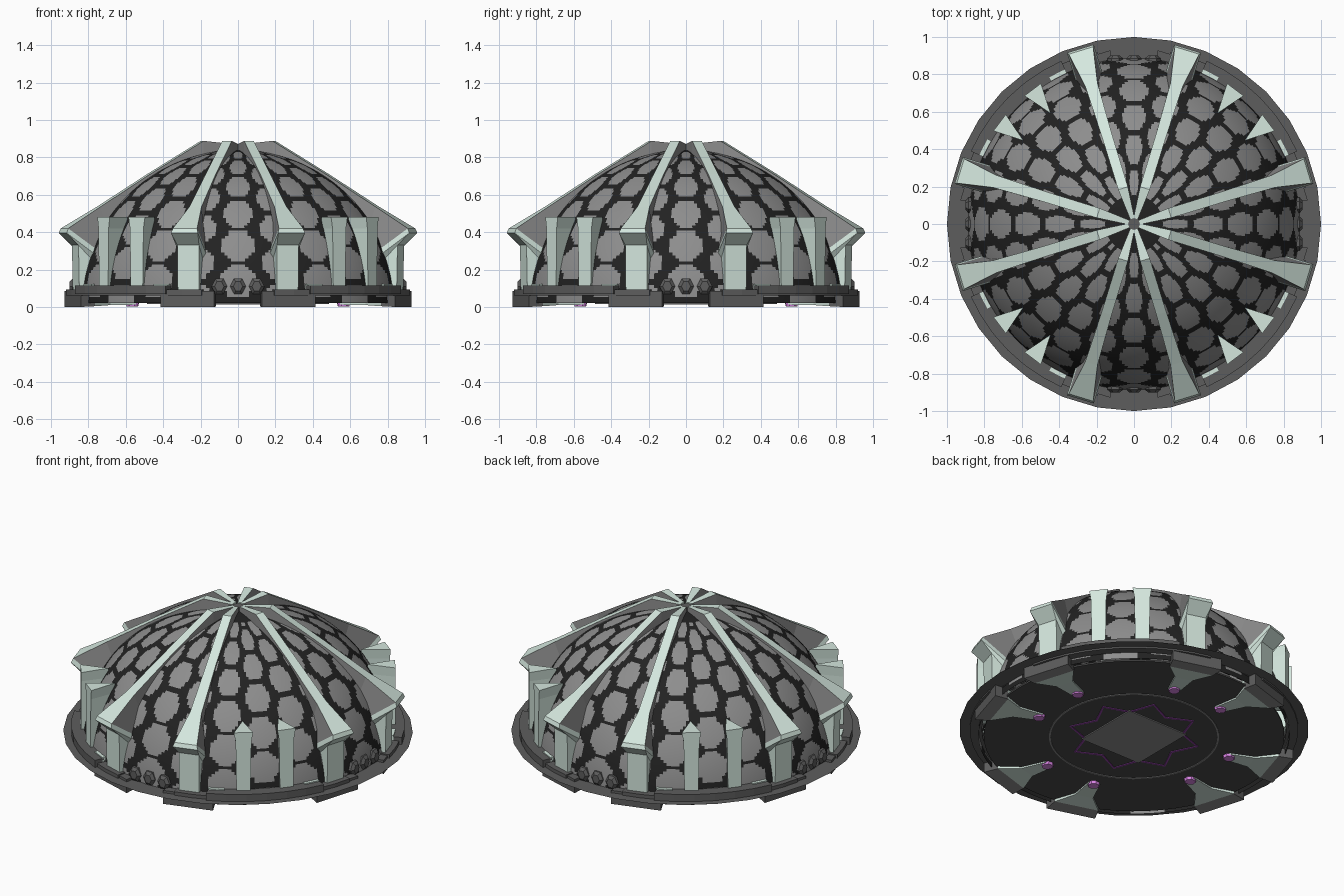
import bpy, bmesh
from math import sin, cos, radians, degrees, atan2, pi, sqrt

cube = bpy.data.objects.get("Cube")
if cube:
    bpy.data.objects.remove(cube, do_unlink=True)


def material(name, *rgb):
    m = bpy.data.materials.new(name)
    m.use_nodes = True
    m.diffuse_color = (*rgb, 1)
    node = next(n for n in m.node_tree.nodes if n.type == 'BSDF_PRINCIPLED')
    node.inputs["Base Color"].default_value = (*rgb, 1)
    node.inputs["Roughness"].default_value = 0.7
    return m


MINT = material("pale mint", .66, .80, .73)
GREY = material("panel grey", .27, .27, .27)
BLACK = material("panel black", .016, .016, .016)
RIM = material("rim grey", .11, .11, .11)
FLOOR = material("floor black", .07, .07, .07)
PURPLE = material("bright purple", .85, .28, .95)
DIM = material("dim purple", .3, .06, .4)


def polar(angle, r, t, z):
    a = radians(angle)
    return (r * cos(a) - t * sin(a), r * sin(a) + t * cos(a), z)


def loft(bm, rings, closed=False, pick=None):
    """Skin a run of matching polygon sections; pick(section, side) gives the material slot."""
    rows = [[bm.verts.new(p) for p in ring] for ring in rings]
    n = len(rows[0])
    for i in range(len(rows) if closed else len(rows) - 1):
        a, b = rows[i], rows[(i + 1) % len(rows)]
        for j in range(n):
            k = (j + 1) % n
            f = bm.faces.new((a[j], a[k], b[k], b[j]))
            f.material_index = pick(i, j) if pick else 0
    if not closed:
        bm.faces.new(rows[0])
        bm.faces.new(rows[-1])


def finish(bm, name, *mats):
    bmesh.ops.recalc_face_normals(bm, faces=bm.faces)
    mesh = bpy.data.meshes.new(name)
    bm.to_mesh(mesh)
    bm.free()
    ob = bpy.data.objects.new(name, mesh)
    bpy.context.collection.objects.link(ob)
    for m in mats:
        mesh.materials.append(m)
    return ob


def arc(bm, start, end, r0, r1, z0, z1, steps):
    """Ring or ring segment with a rectangular section."""
    full = end - start >= 360
    count = steps if full else steps + 1
    rings = []
    for i in range(count):
        a = start + (end - start) * i / steps
        rings.append([polar(a, r, 0, z) for r, z in ((r0, z0), (r1, z0), (r1, z1), (r0, z1))])
    loft(bm, rings, full)


def disc(bm, r, z0, z1, sides, start=0):
    loft(bm, [[polar(start + 360 * i / sides, r, 0, z) for i in range(sides)] for z in (z0, z1)])


QUARTERS = (0, 90, 180, 270)
RIB_ANGLES = [q + s for q in QUARTERS for s in (-17, 17)]
PILLAR_ANGLES = [q + 45 + s for q in QUARTERS for s in (-8, 8)]
RADIUS, HEIGHT = .89, .84

# Dome with staggered six-sided panels
bm = bmesh.new()
SEGS, ROWS = 288, 80
grid = []
for i in range(ROWS):
    phi = pi / 2 * (.015 + .985 * i / ROWS)
    grid.append([bm.verts.new(polar(360 * j / SEGS, RADIUS * cos(phi), 0, HEIGHT * sin(phi)))
                 for j in range(SEGS)])
top = bm.verts.new((0, 0, HEIGHT))


def is_panel(co):
    u = degrees(atan2(co.y, co.x))
    v = degrees(atan2(co.z / HEIGHT, sqrt(co.x ** 2 + co.y ** 2) / RADIUS))
    if v > 80:
        return False
    for du, dv in ((0, 0), (15, 6.75)):
        x = abs((u - du + 15) % 30 - 15) / 6.2
        y = abs((v - 23 - dv + 6.75) % 13.5 - 6.75) / 5.8
        if y < 1 and x + .55 * y * y < 1:
            return True
    return False


for i in range(ROWS):
    for j in range(SEGS):
        k = (j + 1) % SEGS
        if i + 1 < ROWS:
            f = bm.faces.new((grid[i][j], grid[i][k], grid[i + 1][k], grid[i + 1][j]))
        else:
            f = bm.faces.new((grid[i][j], grid[i][k], top))
        f.smooth = True
        f.material_index = 0 if is_panel(f.calc_center_median()) else 1
finish(bm, "dome", GREY, BLACK)

# Eight roof ribs that bend down into upright posts: outer r, z, inner r, z, half width
RIB = ((.03, .87, .03, .78, .012), (.2, .888, .2, .78, .027), (.5, .71, .5, .62, .028),
       (.78, .535, .72, .38, .034), (.97, .42, .8, .3, .068), (.98, .395, .82, .28, .075),
       (.91, .33, .83, .25, .06), (.905, .08, .84, .08, .06))
bm = bmesh.new()
for a in RIB_ANGLES:
    rings = [[polar(a, r, -w, z), polar(a, r, w, z), polar(a, ri, w, zi), polar(a, ri, -w, zi)]
             for r, z, ri, zi, w in RIB]
    loft(bm, rings, pick=lambda i, j: 1 if i < 4 and j else 0)
finish(bm, "roof_ribs", MINT, GREY)

# Short wedge pillars between the ribs
bm = bmesh.new()
for a in PILLAR_ANGLES:
    loft(bm, [[polar(a, .90, -w, z), polar(a, .90, w, z), polar(a, .74, 0, z)]
              for z, w in ((.09, .04), (.42, .045), (.48, .055))])
finish(bm, "short_pillars", MINT)

# Paper-thin outer rim
bm = bmesh.new()
inner, outer = [[bm.verts.new(polar(11.25 * i, r, 0, .07)) for i in range(32)] for r in (.89, 1)]
for i in range(32):
    bm.faces.new((inner[i - 1], outer[i - 1], outer[i], inner[i]))
finish(bm, "outer_rim", RIM)

# Raised rim sections on the four diagonals
bm = bmesh.new()
for q in QUARTERS:
    arc(bm, q + 12, q + 78, .87, .94, .06, .092, 10)
    arc(bm, q + 24, q + 66, .87, .955, .07, .115, 6)
finish(bm, "raised_rim_sections", RIM)

# Low pale trim at the ends of the raised sections
bm = bmesh.new()
for q in QUARTERS:
    for start in (24, 60):
        arc(bm, q + start, q + start + 6, .885, .905, .08, .122, 2)
finish(bm, "rim_trim", MINT)

# Three knobs on each of the four sides
bm = bmesh.new()
for q in QUARTERS:
    for t in (-.1, 0, .1):
        rings = [[polar(q, r, t + w * cos(pi * s / 3), .11 + 1.15 * w * sin(pi * s / 3))
                  for s in range(6)] for r, w in ((.82, .042), (.885, .042), (.9, .025))]
        loft(bm, rings)
finish(bm, "side_knobs", RIM)

# Splayed feet with grey soles: r, half width, bottom z, top z
FOOT = ((.925, .15, 0, .085), (.84, .135, .004, .085), (.73, .055, .01, .05), (.58, .035, .012, .03))
bm = bmesh.new()
for a in RIB_ANGLES:
    loft(bm, [[polar(a, r, -w, z0), polar(a, r, w, z0), polar(a, r, w, z1), polar(a, r, -w, z1)]
              for r, w, z0, z1 in FOOT], pick=lambda i, j: 1 if i else 0 if j else 2)
finish(bm, "feet", RIM, MINT, GREY)

# Purple lamps on the inner ends of the feet
bm = bmesh.new()
for a in RIB_ANGLES:
    loft(bm, [[polar(a, .59 + w * cos(pi * s / 4), w * sin(pi * s / 4), z) for s in range(8)]
              for z, w in ((.003, .032), (.03, .038))])
finish(bm, "foot_lamps", PURPLE)

# Floor and its painted marks
bm = bmesh.new()
disc(bm, .86, .02, .03, 64)
finish(bm, "floor", FLOOR)

bm = bmesh.new()
disc(bm, .3, .014, .021, 4, 45)
finish(bm, "floor_square", GREY)

bm = bmesh.new()
arc(bm, 0, 360, .477, .487, .016, .021, 64)
finish(bm, "floor_ring", GREY)

bm = bmesh.new()
rings = []
for i in range(16):
    r = .38 if i % 2 else .28
    rings.append([polar(22.5 * i, r + d, 0, z)
                  for d, z in ((-.007, .016), (.007, .016), (.007, .021), (-.007, .021))])
loft(bm, rings, True)
finish(bm, "floor_star", DIM)

# Small hub where the ribs meet
bm = bmesh.new()
disc(bm, .035, .82, .862, 12)
finish(bm, "roof_hub", RIM)
